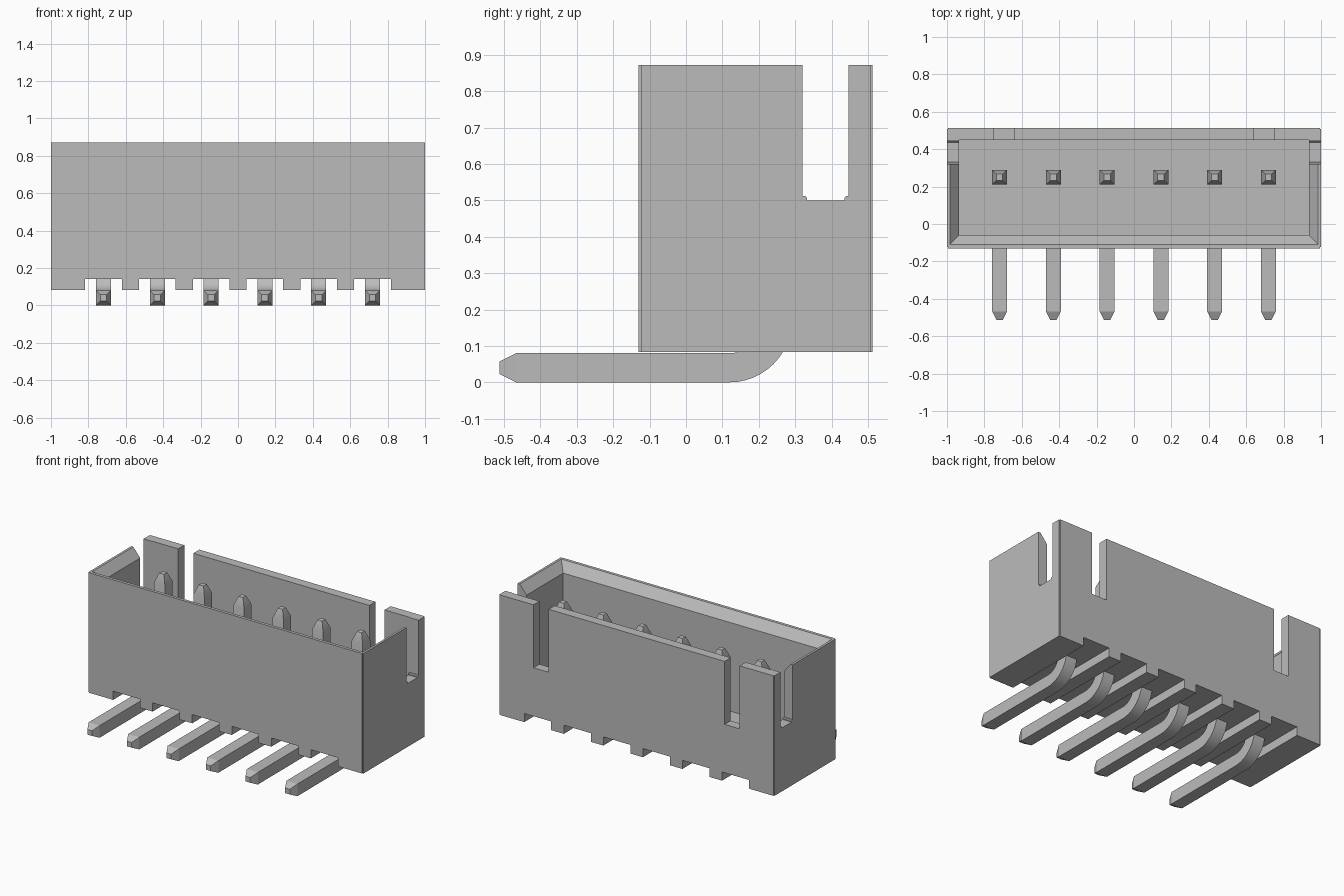
import bpy, bmesh, math

if "Cube" in bpy.data.objects:
    bpy.data.objects.remove(bpy.data.objects["Cube"], do_unlink=True)

grey = bpy.data.materials.new("plain grey")
colour = (0.5, 0.5, 0.5, 1)
grey.diffuse_color = colour
grey.use_nodes = True
grey.node_tree.nodes["Principled BSDF"].inputs["Base Color"].default_value = colour


def make_object(name, bm):
    bmesh.ops.recalc_face_normals(bm, faces=bm.faces)
    mesh = bpy.data.meshes.new(name)
    bm.to_mesh(mesh)
    bm.free()
    mesh.materials.append(grey)
    obj = bpy.data.objects.new(name, mesh)
    bpy.context.collection.objects.link(obj)
    return obj


def loft(bm, rings):
    """Skin a list of equal rings of points and cap both ends."""
    loops = [[bm.verts.new(p) for p in ring] for ring in rings]
    for a, b in zip(loops, loops[1:]):
        for i in range(len(a)):
            j = (i + 1) % len(a)
            bm.faces.new((a[i], a[j], b[j], b[i]))
    bm.faces.new(loops[0][::-1])
    bm.faces.new(loops[-1])


def rect(x0, x1, y0, y1, z):
    return [(x0, y0, z), (x1, y0, z), (x1, y1, z), (x0, y1, z)]


def box(x0, x1, y0, y1, z0, z1):
    bm = bmesh.new()
    loft(bm, [rect(x0, x1, y0, y1, z0), rect(x0, x1, y0, y1, z1)])
    return bm


def along(edge, axis):
    d = edge.verts[1].co - edge.verts[0].co
    return abs(d.normalized()[axis]) > 0.99


# Housing block with slightly softened upright corners
BASE, TOP, FRONT, BACK = 0.083, 0.872, -0.13, 0.513
bm = box(-1, 1, FRONT, BACK, BASE, TOP)
bmesh.ops.bevel(bm, geom=[e for e in bm.edges if along(e, 2)],
                offset=0.006, segments=2, affect='EDGES')
housing = make_object("housing", bm)

cutters = []
# Cavity open at the top
cutters.append(make_object("cavity_cutter", box(-0.935, 0.935, -0.06, 0.45, 0.23, 1)))

# Sloped lead-in around the front and side rims
bm = bmesh.new()
loft(bm, [rect(-0.935 - g, 0.935 + g, -0.06 - g, 0.4, z)
          for g, z in ((-0.02, TOP - 0.084), (0.075, TOP + 0.03))])
cutters.append(make_object("rim_cutter", bm))

# Slots in the side walls with rounded lower corners
bm = box(-1.1, 1.1, 0.32, 0.447, 0.5, 1)
bmesh.ops.bevel(bm, geom=[e for e in bm.edges if along(e, 0) and e.verts[0].co.z < 0.6],
                offset=0.012, segments=3, affect='EDGES')
cutters.append(make_object("side_slot_cutter", bm))

# Slots in the back wall
for s in (-1, 1):
    x0, x1 = sorted((s * 0.64, s * 0.75))
    cutters.append(make_object("back_slot_cutter", box(x0, x1, 0.4, 0.6, 0.458, 1)))

# Grooves under the housing, one for each pin
pin_x = [(i - 2.5) * 0.2875 for i in range(6)]
for x in pin_x:
    cutters.append(make_object("groove_cutter",
                               box(x - 0.098, x + 0.098, -0.3, 0.7, 0, 0.14)))

for c in cutters:
    m = housing.modifiers.new("cut", 'BOOLEAN')
    m.operation, m.solver, m.object = 'DIFFERENCE', 'EXACT', c
    c.hide_render = True
bpy.context.view_layer.update()
deps = bpy.context.evaluated_depsgraph_get()
cut_mesh = bpy.data.meshes.new_from_object(housing.evaluated_get(deps))
housing.modifiers.clear()
housing.data = cut_mesh
for c in cutters:
    bpy.data.objects.remove(c, do_unlink=True)

# Bent square pins with tapered ends
H, TIP, R = 0.04, 0.017, 0.13
BEND_Y, BEND_Z = 0.12, H + R


def pin_ring(x, y, z, angle, h):
    ny, nz = -math.sin(angle), math.cos(angle)
    return [(x + a * h, y + b * h * ny, z + b * h * nz)
            for a, b in ((-1, -1), (1, -1), (1, 1), (-1, 1))]


pins = []
for i, x in enumerate(pin_x):
    rings = [pin_ring(x, -0.513, H, 0, TIP), pin_ring(x, -0.467, H, 0, H)]
    for k in range(13):
        t = k / 12 * math.pi / 2
        rings.append(pin_ring(x, BEND_Y + R * math.sin(t), BEND_Z - R * math.cos(t), t, H))
    for z, h in ((0.74, H), (0.8, TIP)):
        rings.append(pin_ring(x, BEND_Y + R, z, math.pi / 2, h))
    bm = bmesh.new()
    loft(bm, rings)
    pins.append(make_object(f"pin_{i + 1}", bm))

# Smooth the bends and corners, keep the rest crisp
bpy.ops.object.select_all(action='DESELECT')
for obj in [housing] + pins:
    obj.select_set(True)
bpy.context.view_layer.objects.active = housing
bpy.ops.object.shade_smooth_by_angle(angle=math.radians(25))
